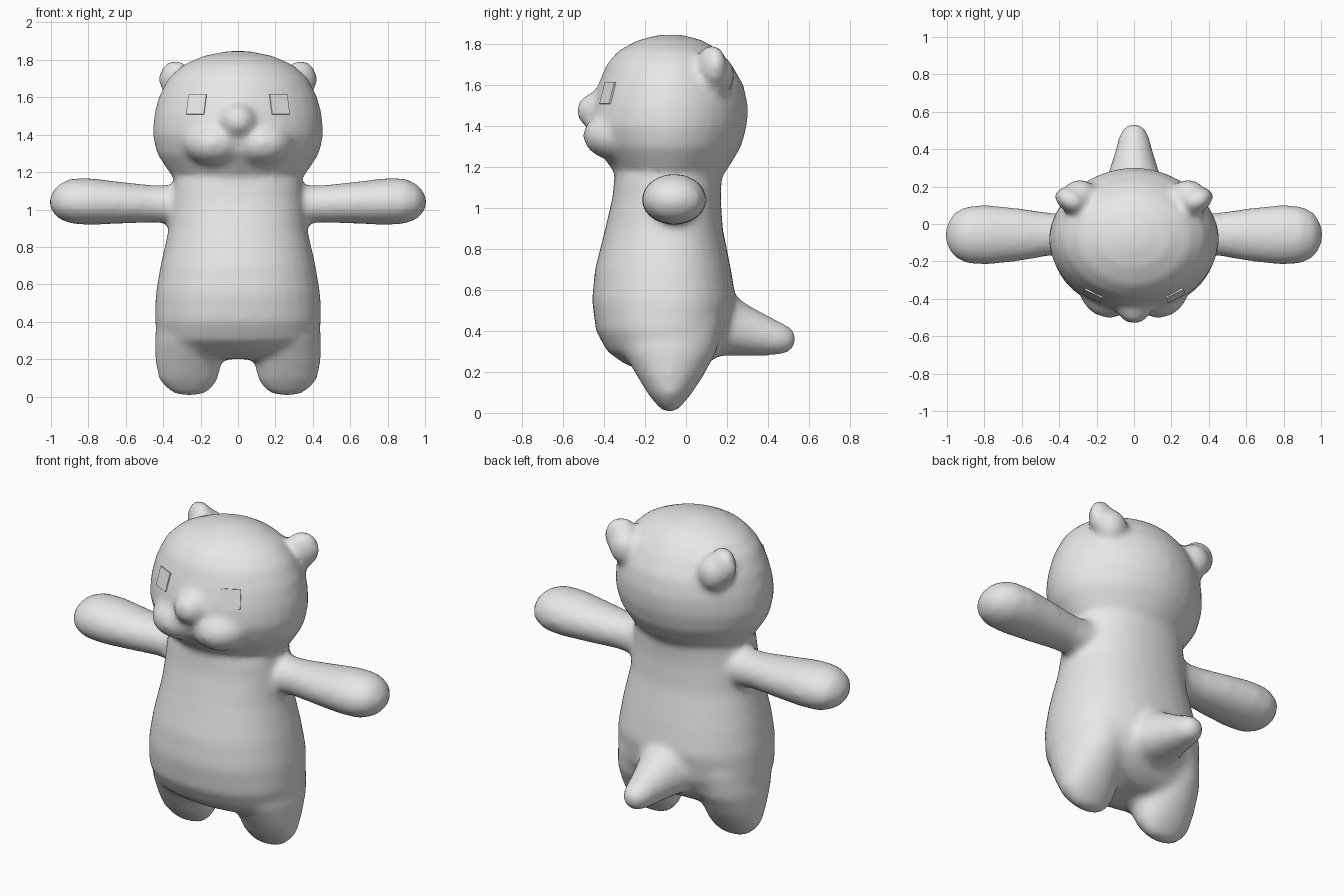
import bpy, bmesh, math
from mathutils import Vector, Matrix

grey = bpy.data.materials.new("soft_grey")
grey.diffuse_color = (0.8, 0.8, 0.8, 1)

SIDES = 32
figure = bmesh.new()


def loft(rings, place, power=2.0):
    """Ring = (along, centre u, radius u, low v, middle v, high v)."""
    loops = []
    for t, cu, ru, lo, mid, hi in rings:
        loop = []
        for i in range(SIDES):
            a = 2 * math.pi * i / SIDES
            c, s = math.cos(a), math.sin(a)
            u = math.copysign(abs(c) ** (2 / power), c) * ru
            v = math.copysign(abs(s) ** (2 / power), s) * ((hi - mid) if s > 0 else (mid - lo))
            loop.append(figure.verts.new(place(t, cu + u, mid + v)))
        loops.append(loop)
    faces = [figure.faces.new(loops[0]), figure.faces.new(loops[-1])]
    for a, b in zip(loops, loops[1:]):
        for i in range(SIDES):
            j = (i + 1) % SIDES
            faces.append(figure.faces.new((a[i], a[j], b[j], b[i])))
    bmesh.ops.recalc_face_normals(figure, faces=faces)


def ball(centre, radii, turn=0.0):
    m = Matrix.Translation(centre) @ Matrix.Rotation(turn, 4, 'Z') @ Matrix.Diagonal((*radii, 1))
    bmesh.ops.create_uvsphere(figure, u_segments=28, v_segments=16, radius=1, matrix=m)


def upright(t, u, v):
    return (u, v, t)


# torso
loft([(0.20, 0, 0.28, -0.20, -0.08, 0.04), (0.24, 0, 0.37, -0.30, -0.08, 0.11),
      (0.30, 0, 0.42, -0.385, -0.09, 0.17), (0.40, 0, 0.445, -0.44, -0.09, 0.22),
      (0.55, 0, 0.44, -0.46, -0.09, 0.245), (0.70, 0, 0.415, -0.445, -0.09, 0.22),
      (0.90, 0, 0.37, -0.395, -0.09, 0.18), (1.05, 0, 0.355, -0.36, -0.09, 0.17),
      (1.15, 0, 0.345, -0.35, -0.09, 0.175), (1.25, 0, 0.30, -0.31, -0.09, 0.17)],
     upright, 2.2)

# head
loft([(1.08, 0, 0.20, -0.22, -0.08, 0.08), (1.13, 0, 0.29, -0.30, -0.08, 0.155),
      (1.20, 0, 0.37, -0.37, -0.08, 0.21), (1.30, 0, 0.435, -0.44, -0.08, 0.27),
      (1.40, 0, 0.457, -0.475, -0.08, 0.298), (1.50, 0, 0.45, -0.46, -0.08, 0.303),
      (1.60, 0, 0.425, -0.43, -0.08, 0.282), (1.70, 0, 0.375, -0.39, -0.08, 0.225),
      (1.77, 0, 0.30, -0.33, -0.08, 0.165), (1.82, 0, 0.19, -0.235, -0.08, 0.08),
      (1.847, 0, 0.06, -0.13, -0.08, -0.02)],
     upright, 1.9)

# nose
ball((0, -0.425, 1.475), (0.10, 0.11, 0.095))

# tail
loft([(0.08, 0, 0.19, 0.27, 0.42, 0.64), (0.20, 0, 0.165, 0.28, 0.40, 0.60),
      (0.30, 0, 0.128, 0.28, 0.39, 0.53), (0.40, 0, 0.098, 0.28, 0.37, 0.475),
      (0.48, 0, 0.077, 0.285, 0.36, 0.435), (0.52, 0, 0.05, 0.31, 0.36, 0.41),
      (0.538, 0, 0.02, 0.34, 0.36, 0.38)],
     lambda t, u, v: (u, t, v))

for side in (-1, 1):
    # legs
    loft([(0.005, side * 0.26, 0.05, -0.105, -0.08, -0.055),
          (0.03, side * 0.26, 0.11, -0.135, -0.08, -0.025),
          (0.09, side * 0.265, 0.158, -0.185, -0.08, 0.025),
          (0.18, side * 0.265, 0.175, -0.24, -0.08, 0.085),
          (0.30, side * 0.26, 0.185, -0.31, -0.08, 0.15),
          (0.45, side * 0.24, 0.19, -0.34, -0.08, 0.18)],
         upright)
    # arms
    loft([(0.22, -0.055, 0.125, 0.91, 1.03, 1.15), (0.36, -0.055, 0.113, 0.925, 1.025, 1.13),
          (0.45, -0.055, 0.115, 0.93, 1.03, 1.13), (0.60, -0.057, 0.14, 0.925, 1.035, 1.145),
          (0.78, -0.058, 0.16, 0.918, 1.04, 1.167), (0.89, -0.058, 0.155, 0.922, 1.04, 1.167),
          (0.96, -0.058, 0.12, 0.95, 1.04, 1.135), (0.995, -0.058, 0.07, 0.99, 1.04, 1.09),
          (1.008, -0.058, 0.025, 1.02, 1.04, 1.06)],
         lambda t, u, v, s=side: (s * t, u, v))
    # cheeks
    ball((side * 0.125, -0.325, 1.355), (0.17, 0.18, 0.125), side * 0.35)
    # ears, with a slope running into the back of the head
    ball((side * 0.335, 0.125, 1.695), (0.095, 0.065, 0.105), side * 0.5)
    ball((side * 0.29, 0.15, 1.65), (0.09, 0.09, 0.10))

mesh = bpy.data.meshes.new("body")
figure.to_mesh(mesh)
figure.free()
mesh.materials.append(grey)
body = bpy.data.objects.new("body", mesh)
bpy.context.collection.objects.link(body)

# fuse the parts into one soft skin
fuse = body.modifiers.new("fuse", 'REMESH')
fuse.mode = 'VOXEL'
fuse.voxel_size = 0.02
fuse.use_smooth_shade = True
soften = body.modifiers.new("soften", 'SMOOTH')
soften.factor = 0.5
soften.iterations = 10

# flat square eyes resting on the face
bpy.context.view_layer.update()
skin = body.evaluated_get(bpy.context.evaluated_depsgraph_get())
for side, name in ((-1, "right_eye"), (1, "left_eye")):
    hit, spot, normal, _ = skin.ray_cast(Vector((side * 0.222, -2, 1.562)), Vector((0, 1, 0)))
    if not hit:
        spot, normal = Vector((side * 0.222, -0.36, 1.562)), Vector((side * 0.5, -0.85, 0.1))
    across = Vector((0, 0, 1)).cross(normal).normalized()
    up = normal.cross(across).normalized()
    turn = Matrix((across, up, normal)).transposed().to_4x4()
    bm = bmesh.new()
    bmesh.ops.create_cube(bm, size=1, matrix=Matrix.Translation(spot) @ turn
                          @ Matrix.Diagonal((0.105, 0.11, 0.009, 1)))
    plate = bpy.data.meshes.new(name)
    bm.to_mesh(plate)
    bm.free()
    plate.materials.append(grey)
    bpy.context.collection.objects.link(bpy.data.objects.new(name, plate))
